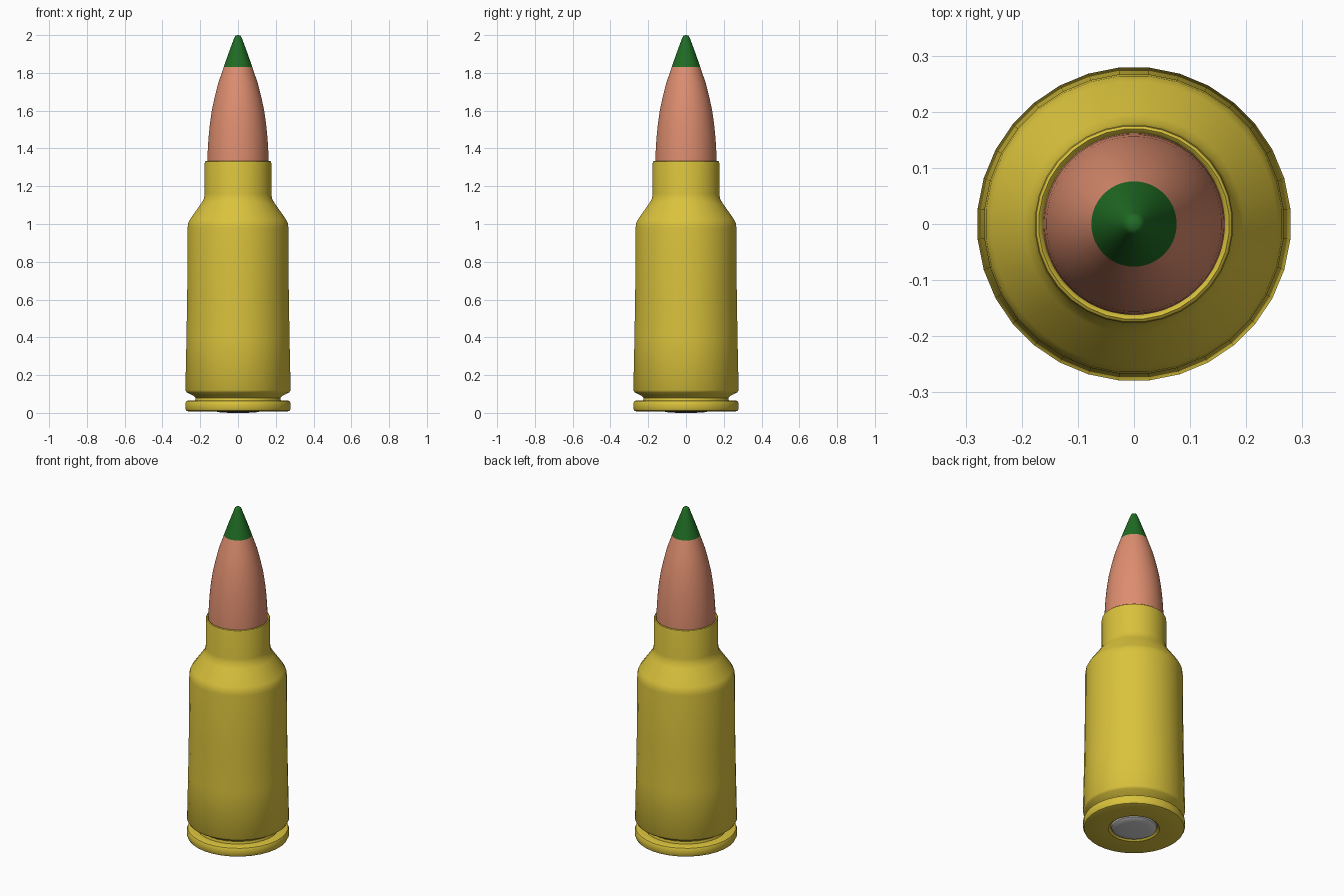
import bpy, bmesh, math

if "Cube" in bpy.data.objects:
    bpy.data.objects.remove(bpy.data.objects["Cube"])


def material(name, color):
    m = bpy.data.materials.new(name)
    m.diffuse_color = (*color, 1)
    m.use_nodes = True
    m.node_tree.nodes["Principled BSDF"].inputs["Base Color"].default_value = m.diffuse_color
    return m


brass = material("brass", (0.70, 0.54, 0.045))
copper = material("copper", (0.73, 0.27, 0.16))
green = material("green paint", (0.014, 0.15, 0.017))
silver = material("silver", (0.65, 0.65, 0.67))


def lathe(name, profile, sides, mat, angle=35):
    """Spin (radius, z) points, listed bottom to top on the outside, around z."""
    bm = bmesh.new()
    rings = []
    for r, z in profile:
        if r == 0:
            rings.append([bm.verts.new((0, 0, z))] * sides)
        else:
            turn = [2 * math.pi * (i + 0.5) / sides for i in range(sides)]
            rings.append([bm.verts.new((r * math.cos(a), r * math.sin(a), z)) for a in turn])
    for low, high in zip(rings, rings[1:]):
        for i in range(sides):
            j = (i + 1) % sides
            corners = [low[i], low[j], high[j], high[i]]
            bm.faces.new(list(dict.fromkeys(corners)))
    mesh = bpy.data.meshes.new(name)
    bm.to_mesh(mesh)
    bm.free()
    mesh.materials.append(mat)
    ob = bpy.data.objects.new(name, mesh)
    bpy.context.collection.objects.link(ob)
    bpy.ops.object.select_all(action='DESELECT')
    ob.select_set(True)
    bpy.context.view_layer.objects.active = ob
    bpy.ops.object.shade_smooth_by_angle(angle=math.radians(angle))
    return ob


# Case: primer pocket, rim, extractor groove, tapered body, shoulder, neck, mouth
lathe("case", [
    (0, 0.03), (0.128, 0.03), (0.128, 0.018), (0.14, 0.008), (0.265, 0.008),
    (0.275, 0.012), (0.28, 0.022), (0.28, 0.052), (0.275, 0.062), (0.265, 0.066),
    (0.228, 0.066), (0.225, 0.08), (0.235, 0.09), (0.272, 0.108), (0.28, 0.12),
    (0.274, 0.4), (0.27, 0.65), (0.268, 0.98), (0.265, 1.005), (0.255, 1.025),
    (0.195, 1.11), (0.182, 1.132), (0.177, 1.16), (0.177, 1.322), (0.175, 1.33),
    (0.170, 1.334), (0.165, 1.33), (0.162, 1.322), (0.162, 1.25)], 32, brass)

# Primer: slightly domed disc in the base
lathe("primer", [(0, 0), (0.08, 0.001), (0.11, 0.005), (0.123, 0.012),
                 (0.127, 0.03)], 32, silver)

# Bullet jacket: curved taper from the neck to the painted tip
lathe("bullet_jacket", [
    (0, 1.2), (0.162, 1.2), (0.162, 1.34), (0.160, 1.4), (0.156, 1.46),
    (0.149, 1.53), (0.139, 1.6), (0.124, 1.67), (0.105, 1.745), (0.076, 1.83)], 64, copper)

# Painted tip with a small rounded point
lathe("bullet_tip", [
    (0.076, 1.83), (0.058, 1.882), (0.038, 1.937), (0.02, 1.985),
    (0.016, 1.994), (0.009, 1.999), (0, 2.0)], 64, green)
